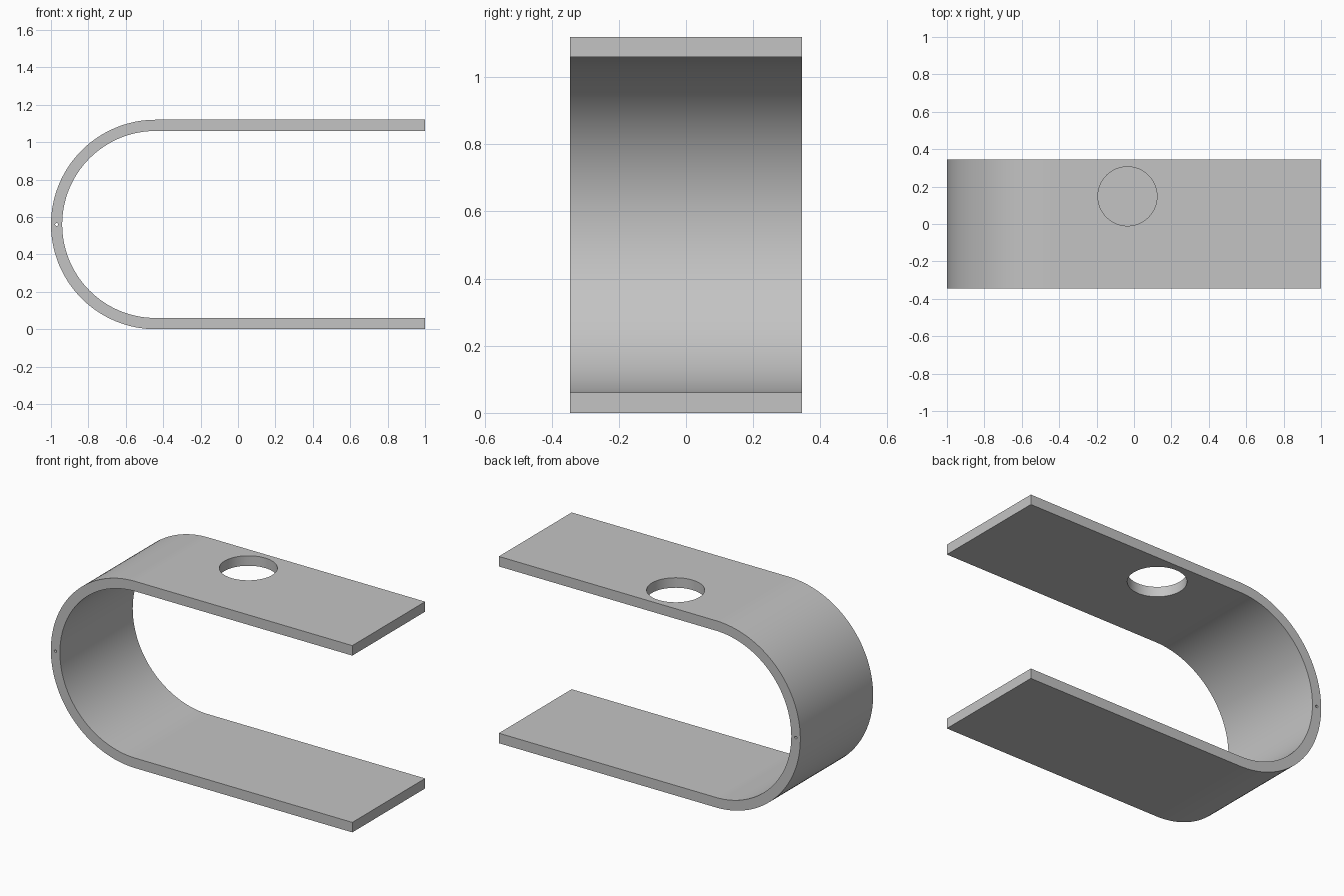
import bpy, bmesh, math
from mathutils import Matrix

cube = bpy.data.objects.get("Cube")
if cube:
    bpy.data.objects.remove(cube, do_unlink=True)

HEIGHT, THICK, HALF_DEPTH = 1.12, 0.06, 0.345
RADIUS = HEIGHT / 2
BEND_X = RADIUS - 1
STEPS = 64

grey = bpy.data.materials.new("plain grey")
grey.use_nodes = True
colour = (0.55, 0.55, 0.55, 1)
grey.diffuse_color = colour
grey.node_tree.nodes["Principled BSDF"].inputs["Base Color"].default_value = colour


def make_object(name, bm):
    bmesh.ops.recalc_face_normals(bm, faces=bm.faces)
    mesh = bpy.data.meshes.new(name)
    bm.to_mesh(mesh)
    bm.free()
    mesh.materials.append(grey)
    obj = bpy.data.objects.new(name, mesh)
    bpy.context.collection.objects.link(obj)
    return obj


def side_line(radius):
    """One face of the strip: top leg, half-round bend, bottom leg."""
    arc = [math.pi * (0.5 + i / STEPS) for i in range(STEPS + 1)]
    line = [(BEND_X + radius * math.cos(a), RADIUS + radius * math.sin(a)) for a in arc]
    return [(1, RADIUS + radius)] + line + [(1, RADIUS - radius)]


def cut_cylinder(target, name, radius, depth, matrix, sides):
    """Drill a round hole and discard the cutter."""
    bm = bmesh.new()
    bmesh.ops.create_cone(bm, cap_ends=True, segments=sides, radius1=radius,
                          radius2=radius, depth=depth, matrix=matrix)
    cutter = make_object(name, bm)
    cutter.hide_render = True
    mod = target.modifiers.new(name, 'BOOLEAN')
    mod.operation = 'DIFFERENCE'
    mod.solver = 'EXACT'
    mod.object = cutter
    bpy.ops.object.modifier_apply(modifier=name)
    bpy.data.objects.remove(cutter, do_unlink=True)


# Bent strip: quads between outer and inner lines, extruded through the depth
bm = bmesh.new()
rows = [[bm.verts.new((x, -HALF_DEPTH, z)) for x, z in side_line(r)]
        for r in (RADIUS, RADIUS - THICK)]
outer, inner = rows
faces = [bm.faces.new((outer[i], outer[i + 1], inner[i + 1], inner[i]))
         for i in range(len(outer) - 1)]
result = bmesh.ops.extrude_face_region(bm, geom=faces, use_keep_orig=True)
moved = [v for v in result["geom"] if isinstance(v, bmesh.types.BMVert)]
bmesh.ops.translate(bm, verts=moved, vec=(0, 2 * HALF_DEPTH, 0))
strip = make_object("bent_strip", bm)
bpy.context.view_layer.objects.active = strip
strip.select_set(True)

# Large hole through the upper leg, near the back edge
cut_cylinder(strip, "round_hole", 0.158, 0.3,
             Matrix.Translation((-0.035, 0.148, HEIGHT)), 64)

# Small pin hole running through the bend from front to back
cut_cylinder(strip, "pin_hole", 0.008, 1,
             Matrix.Translation((THICK / 2 - 1, 0, RADIUS)) @ Matrix.Rotation(math.pi / 2, 4, 'X'), 16)

# Smooth bend, crisp edges, flat legs
bpy.ops.object.shade_smooth_by_angle(angle=math.radians(30))
strip.modifiers.new("flat_legs", 'WEIGHTED_NORMAL').keep_sharp = True
